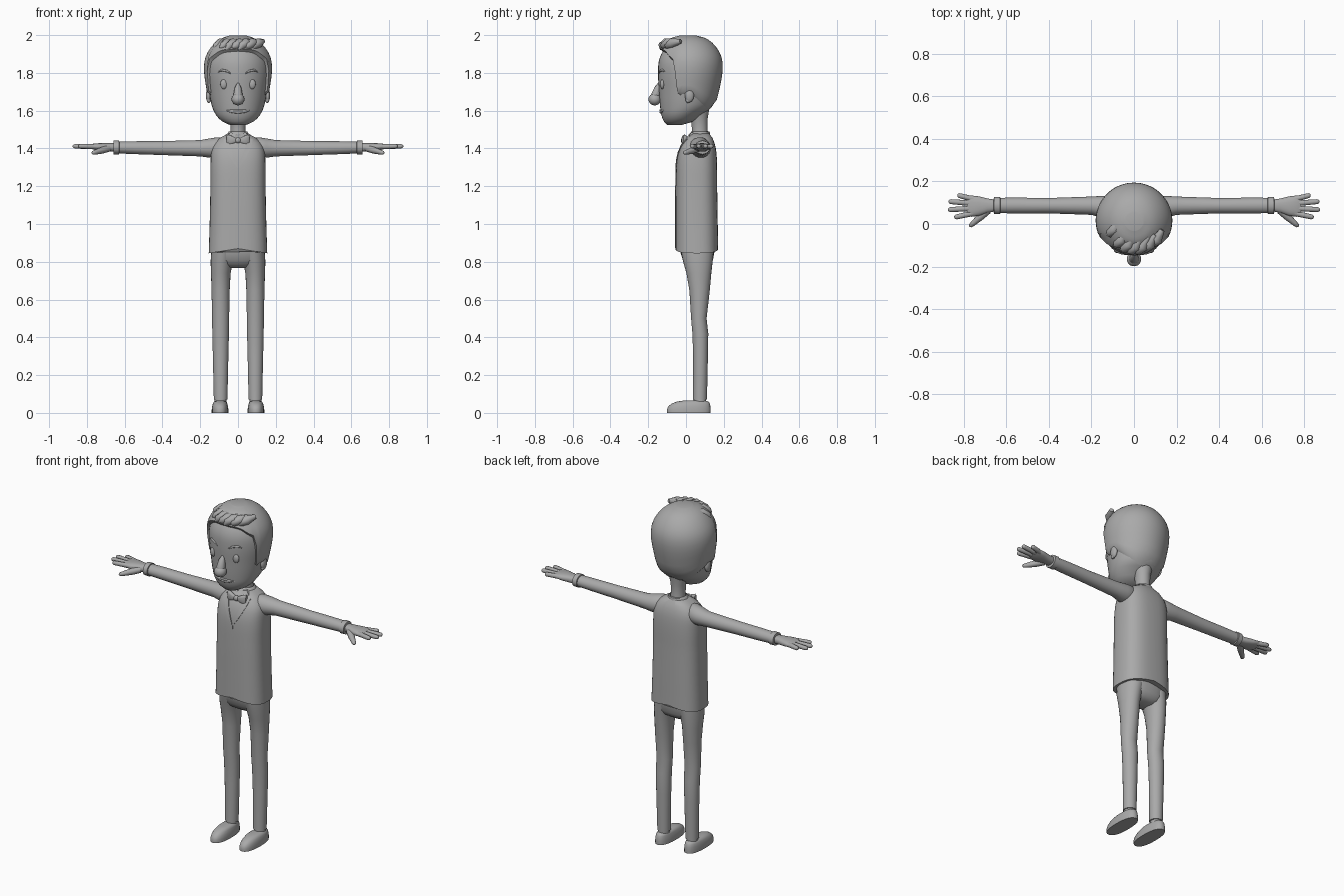
import bpy, bmesh, math
from mathutils import Vector

grey = bpy.data.materials.new("plain grey")
grey.diffuse_color = (0.4, 0.4, 0.4, 1)


def make(name, rings, mirror=False, angle=50):
    """Skin a list of closed point rings, with capped ends."""
    bm = bmesh.new()
    vs = [[bm.verts.new(p) for p in r] for r in rings]
    n = len(vs[0])
    for a, b in zip(vs, vs[1:]):
        for i in range(n):
            bm.faces.new((a[i], a[(i + 1) % n], b[(i + 1) % n], b[i]))
    bm.faces.new(vs[0])
    bm.faces.new(vs[-1])
    bmesh.ops.recalc_face_normals(bm, faces=bm.faces)
    me = bpy.data.meshes.new(name)
    bm.to_mesh(me)
    bm.free()
    me.materials.append(grey)
    ob = bpy.data.objects.new(name, me)
    bpy.context.collection.objects.link(ob)
    bpy.ops.object.select_all(action='DESELECT')
    ob.select_set(True)
    bpy.context.view_layer.objects.active = ob
    bpy.ops.object.shade_smooth_by_angle(angle=math.radians(angle))
    if mirror:
        ob.modifiers.new("Mirror", 'MIRROR').use_mirror_merge = False
    return ob


def power(v, p):
    return math.copysign(abs(v) ** (2 / p), v)


def loft(name, rings, axis='z', n=24, p=2, **kw):
    """Rings are (position on axis, centre a, centre b, radius a, radius b)."""
    out = []
    for t, a, b, ra, rb in rings:
        ring = []
        for i in range(n):
            w = math.tau * i / n
            u, v = a + ra * power(math.cos(w), p), b + rb * power(math.sin(w), p)
            ring.append({'x': (t, u, v), 'y': (u, t, v), 'z': (u, v, t)}[axis])
        out.append(ring)
    return make(name, out, **kw)


def tube(name, pts, radii, n=10, **kw):
    """Round tube along points."""
    pts = [Vector(p) for p in pts]
    out = []
    for i, (c, r) in enumerate(zip(pts, radii)):
        d = (pts[min(i + 1, len(pts) - 1)] - pts[max(i - 1, 0)]).normalized()
        u = d.cross(Vector((0, 0.3, 1))).normalized()
        v = d.cross(u)
        out.append([c + r * (math.cos(math.tau * k / n) * u + math.sin(math.tau * k / n) * v)
                    for k in range(n)])
    return make(name, out, **kw)


def ball(name, c, r, **kw):
    rings = [(c[2] + r[2] * math.sin(a), c[0], c[1], r[0] * math.cos(a), r[1] * math.cos(a))
             for a in [math.radians(d) for d in range(-84, 85, 14)]]
    return loft(name, rings, n=18, **kw)


def interp(table, t):
    """Smooth interpolation of table rows, keyed by their first value."""
    if t <= table[0][0]:
        return table[0][1:]
    for i in range(len(table) - 1):
        a, b = table[i], table[i + 1]
        if t <= b[0]:
            z, y, h = table[max(i - 1, 0)], table[min(i + 2, len(table) - 1)], b[0] - a[0]
            s = (t - a[0]) / h
            res = []
            for k in range(1, len(a)):
                m0 = (b[k] - z[k]) / (b[0] - z[0]) * h
                m1 = (y[k] - a[k]) / (y[0] - a[0]) * h
                res.append((2*s**3 - 3*s*s + 1) * a[k] + (s**3 - 2*s*s + s) * m0
                           + (3*s*s - 2*s**3) * b[k] + (s**3 - s*s) * m1)
            return res
    return table[-1][1:]


def front(table, x, z, p):
    """Front surface y of a lofted table (z, centre y, radius x, radius y)."""
    cy, rx, ry = interp(table, z)
    return cy - ry * max(0, 1 - min(1, abs(x) / rx) ** p) ** (1 / p)


def strip(name, table, p, path, lift=0.004, **kw):
    """Thin plate on a front surface; path rows are (z, x inner, x outer)."""
    rings = []
    for z, x0, x1 in path:
        y0, y1 = front(table, x0, z, p), front(table, x1, z, p)
        rings.append([(x0, y0 - lift, z), (x1, y1 - lift, z),
                      (x1, y1 + 0.004, z), (x0, y0 + 0.004, z)])
    return make(name, rings, angle=30, **kw)


# Head
HEAD = [(1.525, -0.06, 0.045, 0.04), (1.54, -0.04, 0.08, 0.075), (1.575, -0.025, 0.115, 0.105),
        (1.62, 0.0, 0.137, 0.137), (1.70, 0.01, 0.153, 0.153), (1.80, 0.016, 0.166, 0.164),
        (1.87, 0.016, 0.158, 0.158), (1.93, 0.014, 0.122, 0.126), (1.97, 0.012, 0.072, 0.078),
        (1.985, 0.01, 0.025, 0.025)]
rows = [1.525 + 0.46 * i / 26 for i in range(27)]
loft("head", [(z, 0, *[interp(HEAD, z)[k] for k in (0, 1, 2)]) for z in rows], n=36)

# Hair cap, from a varying hairline up to the crown
HAIRLINE = [(0, 1.915), (35, 1.905), (52, 1.875), (63, 1.84), (69, 1.70), (82, 1.69),
            (100, 1.68), (120, 1.645), (145, 1.615), (180, 1.60)]


def hair_point(w, z, grow):
    cy, rx, ry = interp(HEAD, z)
    return ((rx + grow) * math.sin(w), cy - (ry + grow) * math.cos(w), z + grow)


hair = []
for j in range(-1, 15):
    ring = []
    for i in range(72):
        w = math.tau * i / 72
        deg = abs((math.degrees(w) + 180) % 360 - 180)
        low = interp(HAIRLINE, deg)[0]
        z = low + (1.984 - low) * math.sin(math.pi / 2 * max(j, 0) / 14)
        ring.append(hair_point(w, z, -0.01 if j < 0 else 0.014))
    hair.append(ring)
make("hair", hair)

# Swept fringe tufts
for k in range(7):
    x = -0.115 + 0.033 * k
    y = front(HEAD, x, 1.93, 2)
    tube("fringe_tuft", [(x + 0.05, y + 0.05, 1.968), (x + 0.025, y + 0.005, 1.958),
                         (x, y - 0.018, 1.942), (x - 0.015, y - 0.024, 1.922 + 0.012 * (k % 2))],
         [0.012, 0.026, 0.02, 0.003])

# Facial features
ball("eye", (0.075, front(HEAD, 0.075, 1.74, 2) + 0.002, 1.74), (0.019, 0.012, 0.026), mirror=True)
ball("nose_tip", (0, -0.165, 1.66), (0.034, 0.034, 0.032))
tube("nose_bridge", [(0, -0.135, 1.77), (0, -0.15, 1.72), (0, -0.162, 1.68), (0, -0.165, 1.66)],
     [0.008, 0.018, 0.025, 0.026])
tube("eyebrow", [(x, front(HEAD, x, z, 2), z) for x, z in
                 ((0.035, 1.795), (0.06, 1.81), (0.085, 1.815), (0.105, 1.805))],
     [0.002, 0.006, 0.006, 0.002], mirror=True)
for name, dz, r in (("upper_lip", 0.005, 0.006), ("lower_lip", -0.006, 0.007)):
    tube(name, [(x, front(HEAD, x, 1.595, 2), 1.597 + dz * (1 - abs(x) / 0.065) + 0.9 * x * x)
                for x in (-0.065, -0.035, 0, 0.035, 0.065)], [0.001, r, r, r, 0.001])
ball("ear", (0.156, 0.018, 1.68), (0.014, 0.024, 0.036), mirror=True)
ball("ear_lobe", (0.155, 0.01, 1.655), (0.01, 0.012, 0.014), mirror=True)

# Neck and collar
loft("neck", [(1.45, 0, 0.075, 0.045, 0.046), (1.50, 0, 0.073, 0.039, 0.041),
              (1.56, 0, 0.07, 0.041, 0.045), (1.62, 0, 0.06, 0.06, 0.065)])
loft("collar", [(1.445, 0, 0.07, 0.07, 0.062), (1.465, 0, 0.072, 0.064, 0.057),
                (1.488, 0, 0.076, 0.05, 0.049), (1.491, 0, 0.076, 0.045, 0.044),
                (1.475, 0, 0.076, 0.043, 0.042)], angle=35)
make("collar_point", [[(0.01, 0.018, 1.478), (0.04, 0.026, 1.485), (0.04, 0.04, 1.485), (0.01, 0.03, 1.478)],
                      [(0.025, -0.006, 1.445), (0.062, 0.015, 1.458), (0.062, 0.03, 1.458), (0.025, 0.01, 1.445)],
                      [(0.046, -0.01, 1.425), (0.052, -0.007, 1.428), (0.052, 0.005, 1.428), (0.046, 0.002, 1.425)]],
     mirror=True, angle=30)

# Bow tie
loft("bow_wing", [(0.006, -0.012, 1.443, 0.008, 0.010), (0.025, -0.012, 1.444, 0.013, 0.019),
                  (0.05, -0.008, 1.445, 0.014, 0.028), (0.06, -0.004, 1.445, 0.010, 0.026)],
     axis='x', n=16, p=3, mirror=True)
ball("bow_knot", (0, -0.014, 1.443), (0.015, 0.013, 0.016), p=2.6)

# Waistcoat with a raised hem at the middle
VEST = [(0.845, 0.057, 0.155, 0.113), (1.0, 0.056, 0.15, 0.112), (1.2, 0.055, 0.146, 0.11),
        (1.33, 0.057, 0.145, 0.107), (1.40, 0.062, 0.138, 0.096), (1.44, 0.067, 0.115, 0.08),
        (1.465, 0.071, 0.083, 0.064), (1.478, 0.074, 0.055, 0.05)]
zs = [0.845, 0.9] + [0.95 + 0.528 * i / 22 for i in range(23)]
vest = loft("waistcoat", [(z, 0, *interp(VEST, z)) for z in zs], n=40, p=2.7)
for v in vest.data.vertices:
    if v.co.z < 0.85:
        v.co.z += 0.025 * (1 - abs(v.co.x) / 0.155)

# Lapels and front closing
strip("lapel", VEST, 2.7, [(1.30, 0.001, 0.006), (1.34, 0.014, 0.034), (1.38, 0.029, 0.056),
                           (1.42, 0.044, 0.072), (1.45, 0.055, 0.078)], mirror=True)
strip("front_closing", VEST, 2.7, [(0.872 + 0.43 * i / 6, -0.003, 0.003) for i in range(7)], lift=0.002)

# Sleeves and cuffs
loft("sleeve", [(0.07, 0.07, 1.405, 0.045, 0.05), (0.11, 0.073, 1.405, 0.056, 0.054),
                (0.15, 0.08, 1.402, 0.052, 0.051), (0.20, 0.086, 1.401, 0.043, 0.043),
                (0.40, 0.086, 1.402, 0.036, 0.037), (0.55, 0.087, 1.404, 0.037, 0.034),
                (0.64, 0.087, 1.405, 0.036, 0.031)], axis='x', mirror=True)
loft("cuff", [(0.628, 0.087, 1.405, 0.036, 0.031), (0.630, 0.087, 1.405, 0.041, 0.037),
              (0.658, 0.087, 1.405, 0.040, 0.036), (0.660, 0.087, 1.405, 0.028, 0.026)],
     axis='x', mirror=True, angle=35)

# Hands
loft("palm", [(0.65, 0.087, 1.405, 0.027, 0.023), (0.69, 0.086, 1.406, 0.034, 0.022),
              (0.73, 0.084, 1.408, 0.046, 0.02), (0.765, 0.084, 1.41, 0.05, 0.016),
              (0.785, 0.085, 1.411, 0.042, 0.009)], axis='x', p=2.4, n=20, mirror=True)
FINGERS = [((0.74, 0.113), (0.83, 0.136)), ((0.75, 0.096), (0.872, 0.106)),
           ((0.75, 0.074), (0.875, 0.067)), ((0.74, 0.054), (0.845, 0.031))]
for (x0, y0), (x1, y1) in FINGERS:
    a, b = Vector((x0, y0, 1.409)), Vector((x1, y1, 1.412))
    tube("finger", [a.lerp(b, t) for t in (0, 0.5, 0.9, 0.97, 1)],
         [0.014, 0.013, 0.012, 0.009, 0.003], mirror=True)
tube("thumb", [(0.685, 0.065, 1.40), (0.72, 0.035, 1.39), (0.755, 0.004, 1.38),
               (0.768, -0.008, 1.377), (0.773, -0.013, 1.376)],
     [0.018, 0.018, 0.013, 0.01, 0.003], mirror=True)

# Trousers
loft("trouser_hips", [(0.90, 0, 0.06, 0.138, 0.095), (0.85, 0, 0.06, 0.142, 0.09),
                      (0.81, 0, 0.063, 0.138, 0.08), (0.785, 0, 0.065, 0.115, 0.065),
                      (0.768, 0, 0.065, 0.07, 0.04)], n=32, p=2.4)
loft("trouser_leg", [(0.85, 0.077, 0.06, 0.065, 0.086), (0.80, 0.086, 0.063, 0.059, 0.078),
                     (0.74, 0.091, 0.068, 0.052, 0.066), (0.65, 0.092, 0.072, 0.048, 0.054),
                     (0.50, 0.092, 0.068, 0.045, 0.041), (0.42, 0.092, 0.076, 0.044, 0.042),
                     (0.30, 0.092, 0.077, 0.041, 0.039), (0.072, 0.092, 0.074, 0.036, 0.037),
                     (0.07, 0.092, 0.074, 0.03, 0.03)], mirror=True)

# Ankles and shoes
loft("ankle", [(0.04, 0.093, 0.074, 0.031, 0.033), (0.075, 0.092, 0.074, 0.031, 0.033)], mirror=True)
loft("shoe", [(0.0, 0.095, 0.015, 0.044, 0.115), (0.018, 0.095, 0.015, 0.044, 0.116),
              (0.035, 0.095, 0.018, 0.042, 0.111), (0.05, 0.095, 0.026, 0.038, 0.1),
              (0.06, 0.094, 0.036, 0.033, 0.083), (0.065, 0.094, 0.045, 0.022, 0.06)],
     p=2.4, mirror=True)
